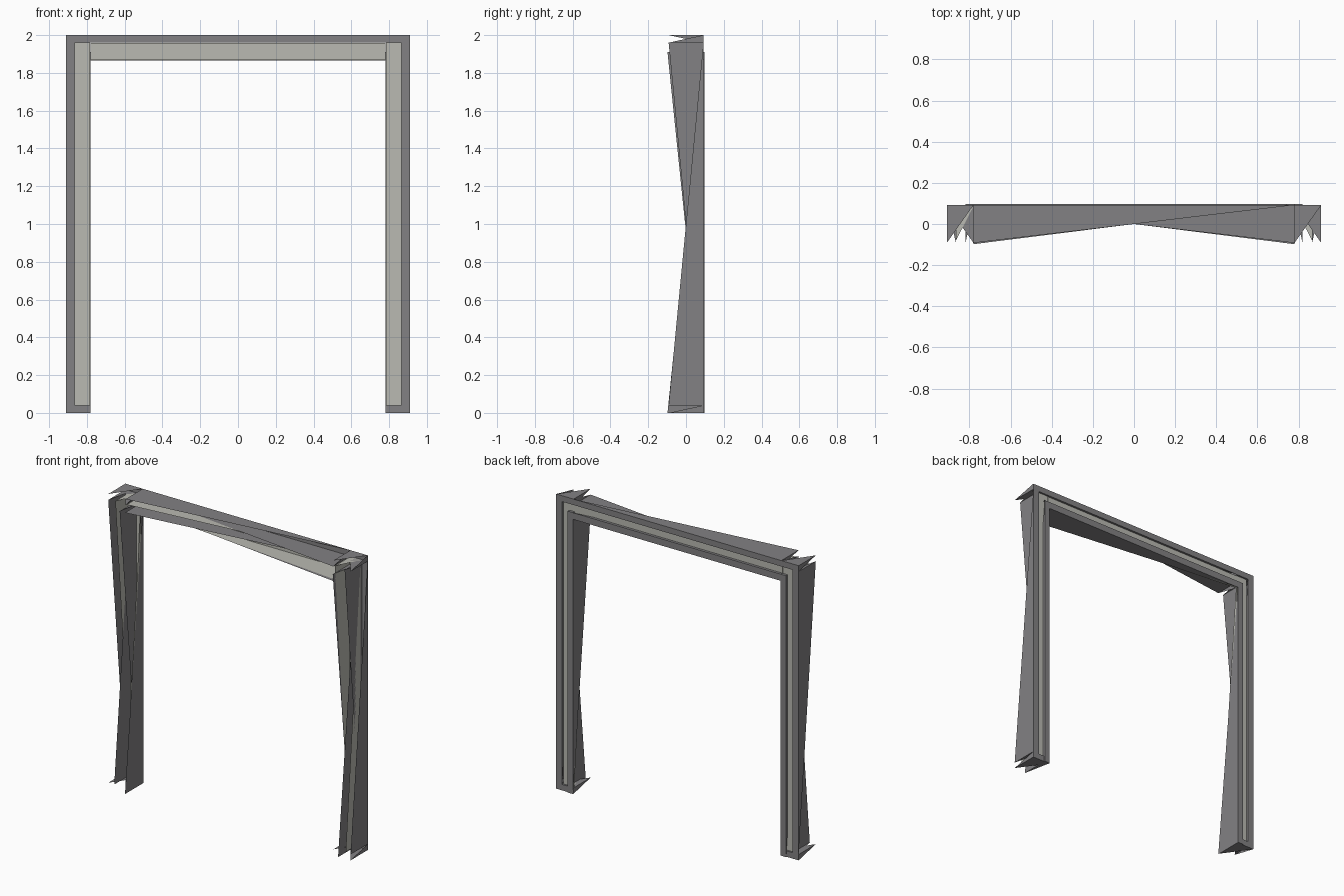
import bpy

if "Cube" in bpy.data.objects:
    bpy.data.objects.remove(bpy.data.objects["Cube"])

# Flat colours
def material(name, rgb):
    m = bpy.data.materials.new(name)
    m.diffuse_color = (*rgb, 1)
    m.use_nodes = True
    m.node_tree.nodes["Principled BSDF"].inputs["Base Color"].default_value = m.diffuse_color
    return m

DARK = material("dark grey", (0.225, 0.22, 0.228))
LIGHT = material("pale grey", (0.49, 0.49, 0.445))

def shell(name, x0, x1, z0, z1, depth, mat):
    """Open-fronted bar: a full back face and four triangular side webs
    that run forward to the top-left and bottom-right front corners."""
    f, b = -depth, depth
    verts = [(x0, b, z0), (x1, b, z0), (x1, b, z1), (x0, b, z1),
             (x0, f, z1), (x1, f, z0)]
    faces = [(0, 3, 2, 1),               # back
             (3, 4, 2), (0, 4, 3),       # top web, left web
             (1, 2, 5), (0, 1, 5)]       # right web, bottom web
    me = bpy.data.meshes.new(name)
    me.from_pydata(verts, [], faces)
    me.materials.append(mat)
    ob = bpy.data.objects.new(name, me)
    bpy.context.collection.objects.link(ob)

OUT, MID, TRIM, IN = 0.91, 0.865, 0.82, 0.78     # half widths
TOP, TOP_MID, TOP_TRIM, TOP_IN = 2.0, 1.96, 1.91, 1.865
FOOT = 0.04
D_OUT, D_PANEL, D_TRIM = 0.092, 0.08, 0.098      # half depths

# Legs: (name, sign)
for side, s in (("left", -1), ("right", 1)):
    def leg(part, a, b, z0, z1, depth, mat):
        xa, xb = sorted((s * a, s * b))
        shell(f"{side}_{part}", xa, xb, z0, z1, depth, mat)
    leg("outer_post", MID, OUT, FOOT, TOP_MID, D_OUT, DARK)
    leg("panel", IN + 0.003, MID, FOOT, TOP_MID, D_PANEL, LIGHT)
    leg("inner_trim", IN, TRIM, 0, TOP_TRIM, D_TRIM, DARK)
    leg("corner_block", IN, OUT, TOP_MID, TOP, D_OUT, DARK)
    leg("foot", IN, OUT, 0, FOOT, D_OUT, DARK)

# Lintel
shell("lintel_outer", -IN, IN, TOP_MID, TOP, D_OUT, DARK)
shell("lintel_panel", -IN, IN, TOP_IN + 0.003, TOP_MID - 0.002, D_PANEL, LIGHT)
shell("lintel_trim", -IN, IN, TOP_IN, TOP_TRIM, D_TRIM, DARK)
